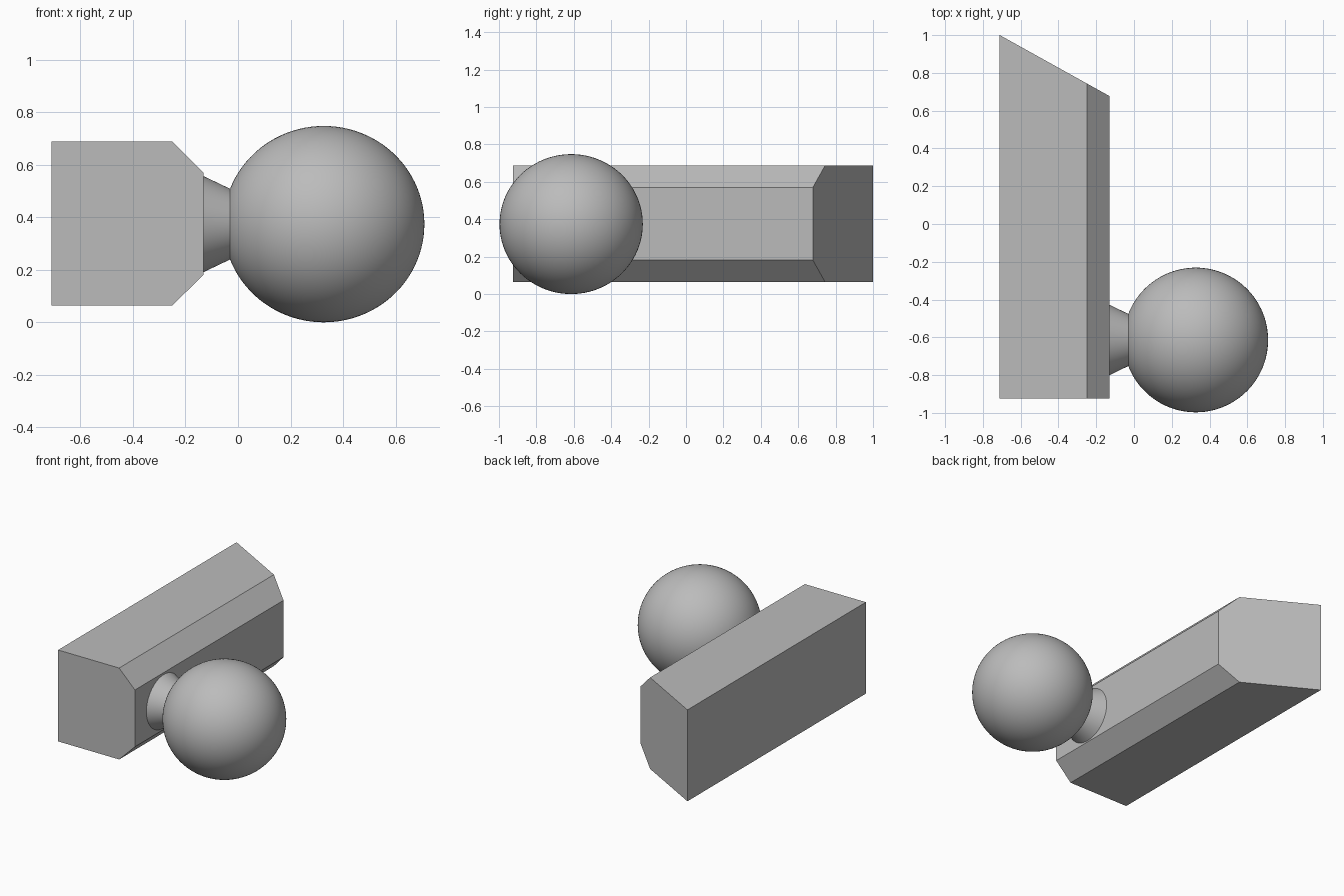
import bpy
import bmesh
import math
from mathutils import Matrix, Vector

cube = bpy.data.objects.get("Cube")
if cube:
    bpy.data.objects.remove(cube, do_unlink=True)

grey = bpy.data.materials.new("plain_grey")
grey.use_nodes = True
colour = (0.5, 0.5, 0.5, 1)
grey.diffuse_color = colour
grey.node_tree.nodes["Principled BSDF"].inputs["Base Color"].default_value = colour


def add_object(name, bm):
    bmesh.ops.recalc_face_normals(bm, faces=bm.faces)
    mesh = bpy.data.meshes.new(name)
    bm.to_mesh(mesh)
    bm.free()
    mesh.materials.append(grey)
    obj = bpy.data.objects.new(name, mesh)
    bpy.context.collection.objects.link(obj)
    return obj


# Bar: chamfered profile extruded along y, far end cut on a slant
LEFT, BEVEL, RIGHT = -0.711, -0.25, -0.131
FRONT, BACK_LONG, BACK_SHORT = -0.925, 1.0, 0.678
MID_Z, HALF, HALF_FLAT = 0.376, 0.312, 0.194

upper = [(LEFT, HALF), (BEVEL, HALF), (RIGHT, HALF_FLAT)]
profile = upper + [(x, -h) for x, h in reversed(upper)]


def back_y(x):
    return BACK_LONG + (BACK_SHORT - BACK_LONG) * (x - LEFT) / (RIGHT - LEFT)


bm = bmesh.new()
near = [bm.verts.new((x, FRONT, MID_Z + h)) for x, h in profile]
far = [bm.verts.new((x, back_y(x), MID_Z + h)) for x, h in profile]
bm.faces.new(near)
bm.faces.new(far)
for i in range(len(profile)):
    j = (i + 1) % len(profile)
    bm.faces.new((near[i], near[j], far[j], far[i]))
add_object("chamfered_bar", bm)

# Ball stud: tapered neck flowing into a ball, turned around the x axis
BALL = Vector((0.327, -0.614, 0.374))
RADIUS, NECK_BASE, NECK_END = 0.383, 0.187, 0.138
SEGMENTS, RINGS = 96, 44

start = math.asin(NECK_END / RADIUS)
outline = [(RIGHT - BALL.x, 0), (RIGHT - BALL.x, NECK_BASE)]
for i in range(RINGS + 1):
    a = start + (math.pi - start) * i / RINGS
    outline.append((-RADIUS * math.cos(a), RADIUS * math.sin(a)))

bm = bmesh.new()
verts = [bm.verts.new((x, r, 0)) for x, r in outline]
edges = [bm.edges.new(pair) for pair in zip(verts, verts[1:])]
bmesh.ops.spin(bm, geom=verts + edges, cent=(0, 0, 0), axis=(1, 0, 0),
               angle=math.tau, steps=SEGMENTS)
bmesh.ops.remove_doubles(bm, verts=bm.verts, dist=0.0005)
# The ball is very slightly flattened in height
bm.transform(Matrix.Translation(BALL) @ Matrix.Diagonal((1, 1, BALL.z / RADIUS, 1)))
stud = add_object("ball_stud", bm)
bpy.ops.object.select_all(action="DESELECT")
stud.select_set(True)
bpy.context.view_layer.objects.active = stud
bpy.ops.object.shade_smooth_by_angle(angle=math.radians(30))
